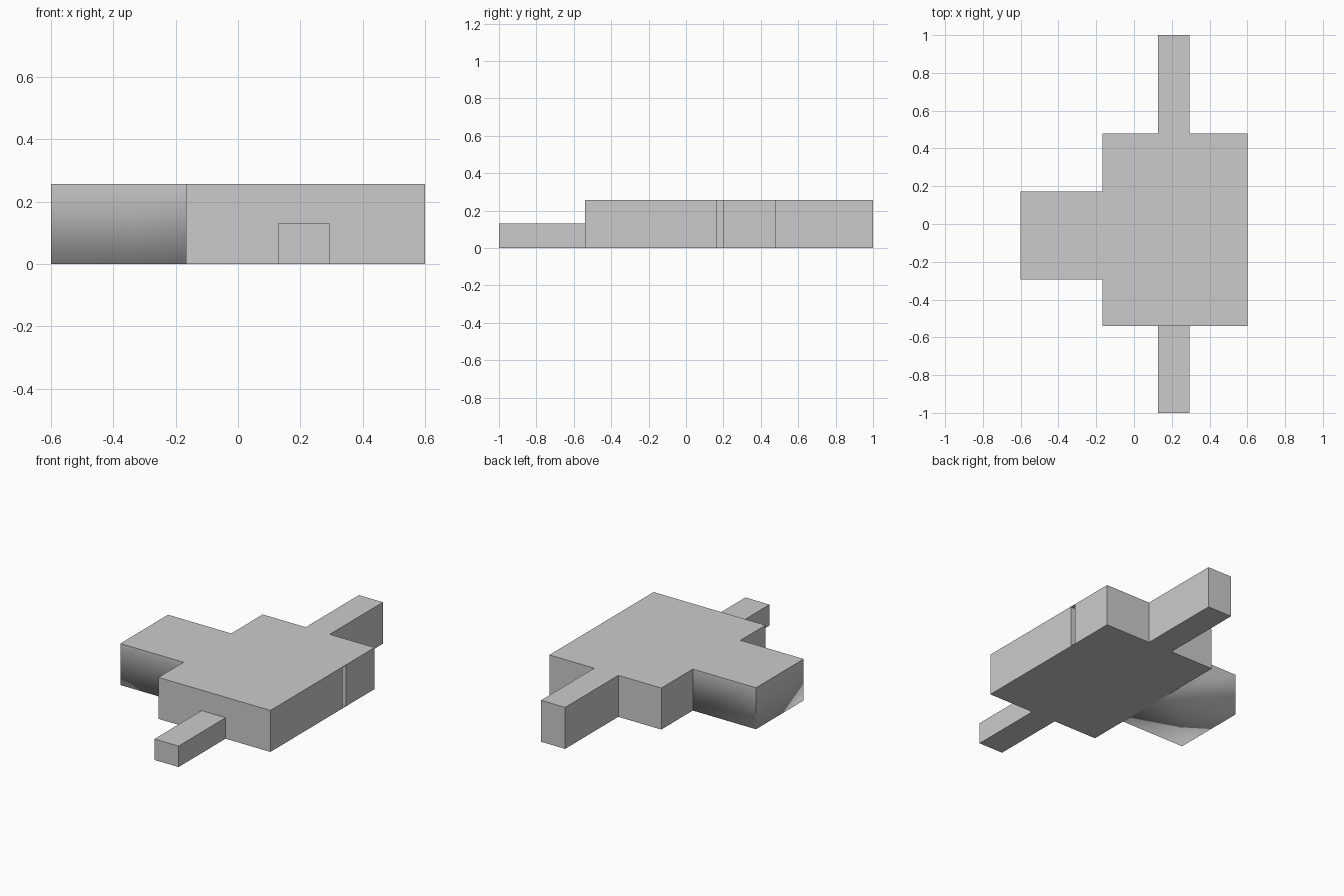
import bpy, bmesh

if "Cube" in bpy.data.objects:
    bpy.data.objects.remove(bpy.data.objects["Cube"])

H = 0.257  # full slab height


def make_object(name, bm):
    bmesh.ops.recalc_face_normals(bm, faces=bm.faces)
    mesh = bpy.data.meshes.new(name)
    bm.to_mesh(mesh)
    bm.free()
    obj = bpy.data.objects.new(name, mesh)
    bpy.context.collection.objects.link(obj)
    return obj


def prism(name, outline, z0, z1):
    """Extrude a plan outline from z0 to z1."""
    bm = bmesh.new()
    base = bm.faces.new([bm.verts.new((x, y, z0)) for x, y in outline])
    ext = bmesh.ops.extrude_face_region(bm, geom=[base])
    verts = [g for g in ext["geom"] if isinstance(g, bmesh.types.BMVert)]
    bmesh.ops.translate(bm, verts=verts, vec=(0, 0, z1 - z0))
    return make_object(name, bm)


def rect(x0, x1, y0, y1):
    return [(x0, y0), (x1, y0), (x1, y1), (x0, y1)]


# Main slab together with the full-height rear arm
body = prism("main_body", [
    (-0.167, -0.54), (0.6, -0.54), (0.6, 0.48), (0.293, 0.48),
    (0.293, 1.0), (0.128, 1.0), (0.128, 0.48), (-0.167, 0.48)], 0, H)

# Narrow closed slot in the right side
cutter = prism("slot_cutter", rect(0.54, 0.65, 0.165, 0.198), 0.003, H - 0.003)
cutter.hide_render = True
cutter.hide_viewport = True
cut = body.modifiers.new("side_slot", 'BOOLEAN')
cut.operation = 'DIFFERENCE'
cut.solver = 'EXACT'
cut.object = cutter

# Half-height front arm
prism("front_arm", rect(0.128, 0.293, -1.0, -0.54), 0, 0.13)

# Side wing, its lower outer edges shaded smoothly
wing = prism("side_wing", rect(-0.6, -0.167, -0.295, 0.172), 0, H)
verts = wing.data.vertices
for poly in wing.data.polygons:
    poly.use_smooth = True
for edge in wing.data.edges:
    a, b = (verts[i].co for i in edge.vertices)
    lower = a.z < 0.01 and b.z < 0.01
    at_body = a.x > -0.2 and b.x > -0.2
    edge.use_edge_sharp = not lower or at_body
